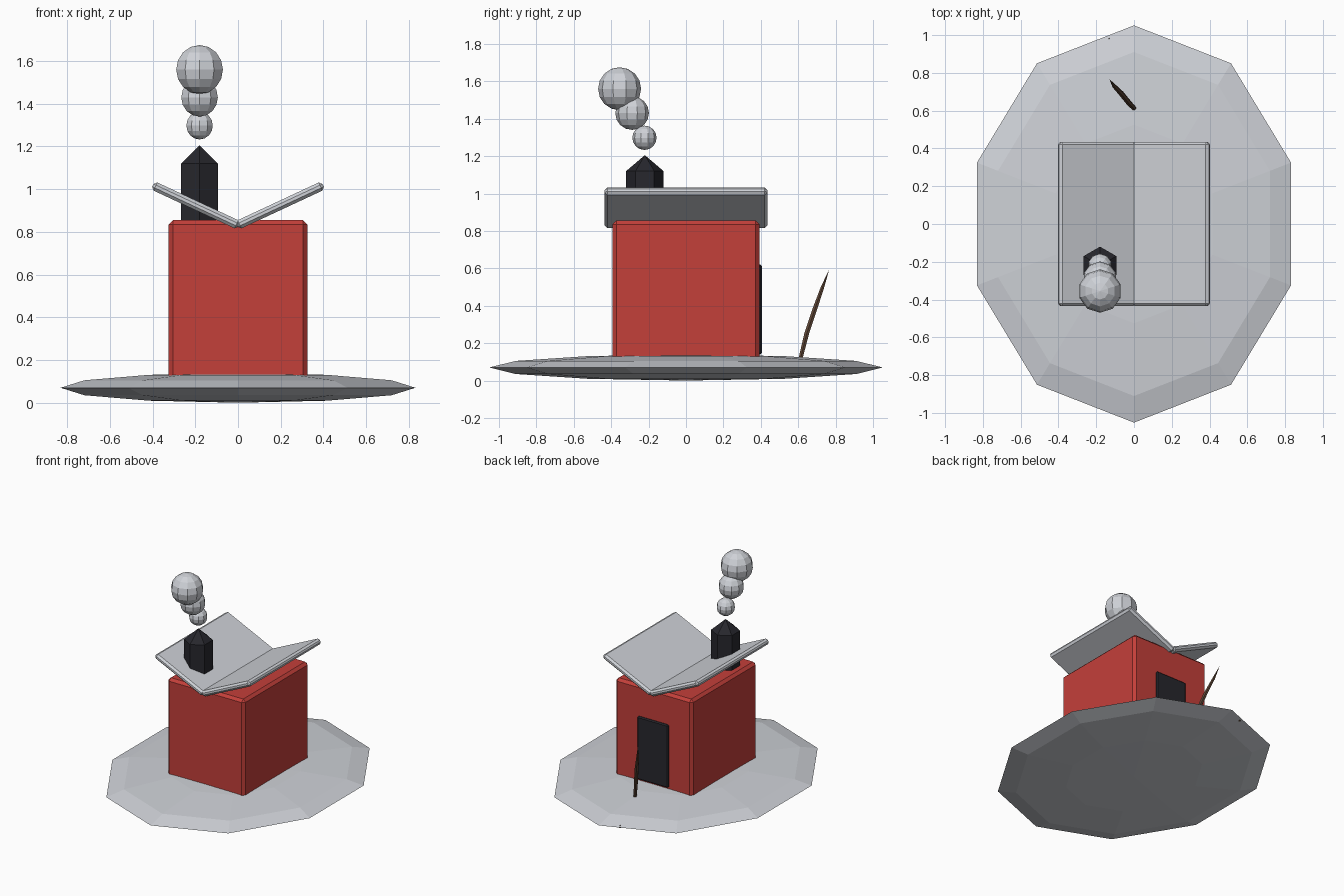
import bpy, bmesh, math
from mathutils import Vector, Matrix

if "Cube" in bpy.data.objects:
    bpy.data.objects.remove(bpy.data.objects["Cube"])


def material(name, rgb):
    m = bpy.data.materials.new(name)
    m.diffuse_color = (*rgb, 1)
    m.use_nodes = True
    m.node_tree.nodes["Principled BSDF"].inputs["Base Color"].default_value = m.diffuse_color
    return m


SNOW = material("snow grey", (0.62, 0.64, 0.68))
RED = material("wall red", (0.55, 0.05, 0.042))
DARK = material("charcoal", (0.02, 0.02, 0.026))
BROWN = material("bark brown", (0.11, 0.06, 0.036))


def finish(bm, name, mat):
    bmesh.ops.recalc_face_normals(bm, faces=bm.faces[:])
    me = bpy.data.meshes.new(name)
    bm.to_mesh(me)
    bm.free()
    me.materials.append(mat)
    ob = bpy.data.objects.new(name, me)
    bpy.context.collection.objects.link(ob)
    return ob


def box(name, mat, centre, size, bevel, rot_y=0):
    bm = bmesh.new()
    bmesh.ops.create_cube(bm, size=1, matrix=Matrix.Diagonal((*size, 1)))
    bmesh.ops.bevel(bm, geom=bm.edges[:], offset=bevel, segments=1,
                    affect='EDGES', profile=0.5)
    bm.transform(Matrix.Translation(centre) @ Matrix.Rotation(rot_y, 4, 'Y'))
    return finish(bm, name, mat)


def ball(name, mat, centre, radii, rings):
    bm = bmesh.new()
    bmesh.ops.create_uvsphere(bm, u_segments=10, v_segments=rings, radius=1)
    bm.transform(Matrix.Translation(centre) @ Matrix.Diagonal((*radii, 1)))
    return finish(bm, name, mat)


def tube(name, mat, path, sides, phase=0):
    """Horizontal rings along (x, y, z, radius) points, pointed at the end."""
    bm = bmesh.new()
    rings = []
    for x, y, z, r in path[:-1]:
        rings.append([bm.verts.new((x + r * math.cos(phase + i * math.tau / sides),
                                    y + r * math.sin(phase + i * math.tau / sides), z))
                      for i in range(sides)])
    tip = bm.verts.new(path[-1][:3])
    bm.faces.new(rings[0][::-1])
    for i in range(sides):
        j = (i + 1) % sides
        for a, b in zip(rings, rings[1:]):
            bm.faces.new((a[i], a[j], b[j], b[i]))
        bm.faces.new((rings[-1][i], rings[-1][j], tip))
    return finish(bm, name, mat)


# flattened snow mound
ball("ground_mound", SNOW, (0, 0, 0.07), (0.874, 1.0515, 0.07), 6)

# house body and back door
box("house_walls", RED, (0, 0, 0.475), (0.65, 0.785, 0.76), 0.02)
box("door", DARK, (0, 0.385, 0.38), (0.26, 0.04, 0.48), 0.008)

# inward-sloping roof, two mirrored slabs
slope = math.radians(25)
for side, name in ((-1, "roof_left"), (1, "roof_right")):
    box(name, SNOW, (side * 0.197, 0, 0.924), (0.446, 0.87, 0.042), 0.014, -side * slope)

# chimney with pointed top
tube("chimney", DARK, [(-0.18, -0.22, 0.78, 0.1), (-0.18, -0.22, 1.12, 0.1),
                       (-0.18, -0.22, 1.205, 0)], 6, math.pi / 2)

# smoke puffs
for i, (y, z, r) in enumerate(((-0.222, 1.298, 0.065), (-0.288, 1.43, 0.09),
                               (-0.355, 1.56, 0.115))):
    ball(f"smoke_puff_{i + 1}", SNOW, (-0.18, y, z), (r, r, r), 8)

# leaning bare branch, and a twig tip poking through the snow
tube("branch", BROWN, [(0.005, 0.608, 0.1, 0.012), (-0.03, 0.645, 0.25, 0.015),
                       (-0.065, 0.688, 0.38, 0.015), (-0.105, 0.73, 0.5, 0.011),
                       (-0.13, 0.766, 0.595, 0)], 6)
tube("twig_tip", BROWN, [(-0.13, 0.98, 0.06, 0.008), (-0.132, 0.982, 0.084, 0)], 5)
